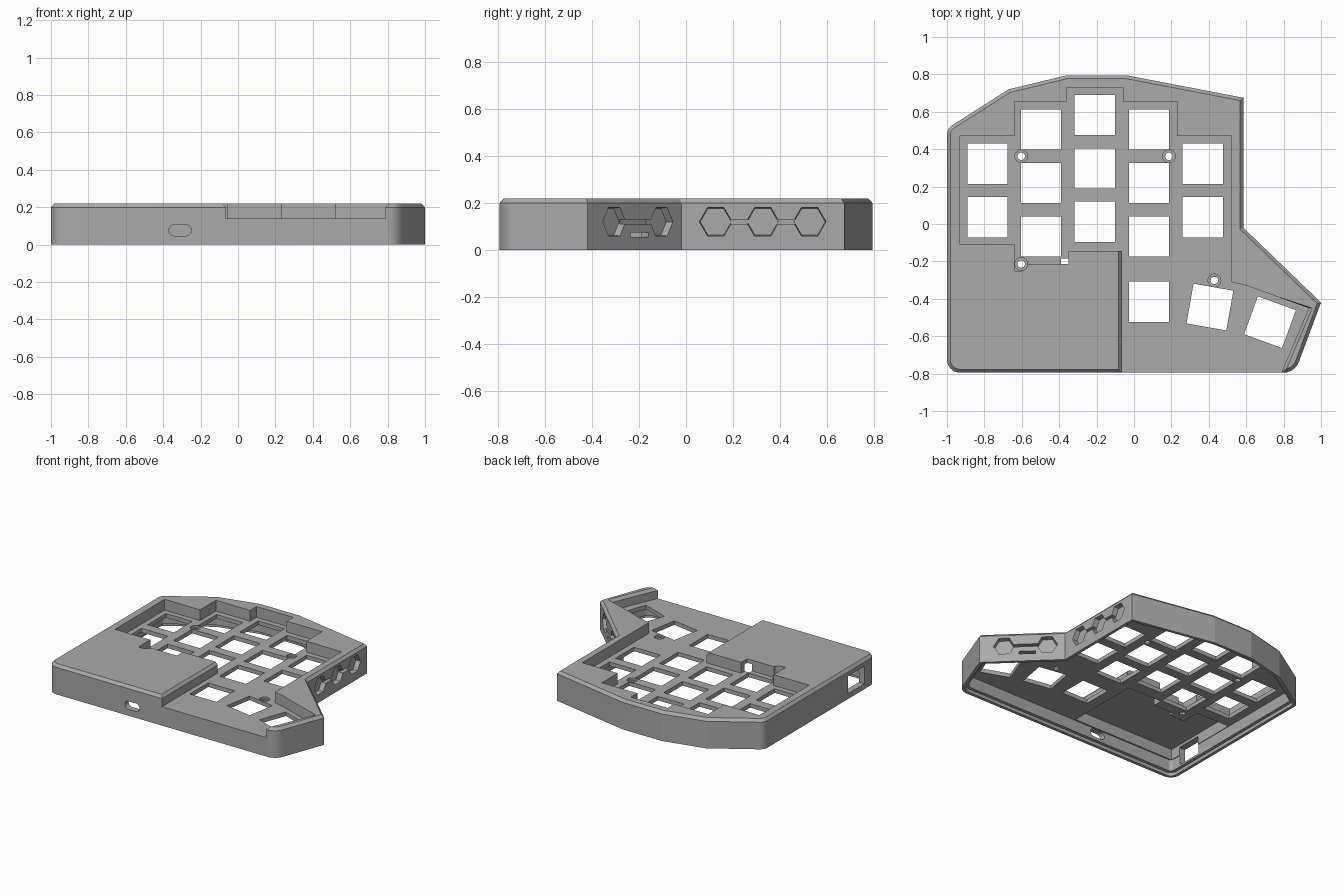
import bpy, bmesh, math
from mathutils import Vector

cube = bpy.data.objects.get("Cube")
if cube:
    bpy.data.objects.remove(cube)

TOP, PLATE, WALL = 0.22, 0.14, 0.045
UNDER = PLATE - 0.03


# ---------- helpers ----------
def loft(bm, rings):
    """Closed solid through rings of matching 3D points."""
    loops = [[bm.verts.new(p) for p in r] for r in rings]
    n = len(loops[0])
    for a, b in zip(loops, loops[1:]):
        for i in range(n):
            j = (i + 1) % n
            bm.faces.new((a[i], a[j], b[j], b[i]))
    bm.faces.new(loops[0][::-1])
    bm.faces.new(loops[-1])


def at_z(poly, z):
    return [(p[0], p[1], z) for p in poly]


def prism(bm, poly, z0, z1):
    loft(bm, [at_z(poly, z0), at_z(poly, z1)])


def solid(name, bm):
    bmesh.ops.recalc_face_normals(bm, faces=bm.faces[:])
    mesh = bpy.data.meshes.new(name)
    bm.to_mesh(mesh)
    bm.free()
    ob = bpy.data.objects.new(name, mesh)
    bpy.context.scene.collection.objects.link(ob)
    return ob


def cut(target, bm):
    """Subtract the solid in bm, with the first solver that adds the new faces."""
    cutter = solid("cutter", bm)
    cutter.hide_render = True
    mod = target.modifiers.new("cut", 'BOOLEAN')
    mod.operation, mod.object = 'DIFFERENCE', cutter
    for solver in ('EXACT', 'MANIFOLD', 'FLOAT'):
        mod.solver = solver
        graph = bpy.context.evaluated_depsgraph_get()
        graph.update()
        result = bpy.data.meshes.new_from_object(target.evaluated_get(graph))
        if len(result.polygons) > len(target.data.polygons):
            target.data = result
            break
    target.modifiers.remove(mod)
    bpy.data.objects.remove(cutter)


def inset(poly, d):
    """Mitred inward offset of a counter-clockwise polygon."""
    out = []
    for i, p in enumerate(poly):
        e0 = (p - poly[i - 1]).normalized()
        e1 = (poly[(i + 1) % len(poly)] - p).normalized()
        n0, n1 = Vector((-e0.y, e0.x)), Vector((-e1.y, e1.x))
        out.append(p + (n0 + n1) * d / (1 + n0.dot(n1)))
    return out


def rounded(corners):
    """Polygon from (x, y, radius) corners, with arcs where radius > 0."""
    out = []
    for i, (x, y, r) in enumerate(corners):
        p = Vector((x, y))
        if not r:
            out.append(p)
            continue
        a = (Vector(corners[i - 1][:2]) - p).normalized()
        b = (Vector(corners[(i + 1) % len(corners)][:2]) - p).normalized()
        half = a.angle(b) / 2
        c = p + (a + b).normalized() * r / math.sin(half)
        t0 = p + a * r / math.tan(half) - c
        turn = math.pi - 2 * half
        steps = math.ceil(turn / math.radians(9))
        for k in range(steps + 1):
            w = turn * k / steps
            out.append(c + Vector((t0.x * math.cos(w) - t0.y * math.sin(w),
                                   t0.x * math.sin(w) + t0.y * math.cos(w))))
    return out


def ngon(x, y, r, n=40):
    return [(x + r * math.cos(math.tau * k / n), y + r * math.sin(math.tau * k / n))
            for k in range(n)]


def rect(x0, y0, x1, y1):
    return [(x0, y0), (x1, y0), (x1, y1), (x0, y1)]


def wall_cut(bm, origin, along, poly, depth, taper=1.0):
    """Pocket of (distance along wall, z) points sunk into a wall."""
    o, u = Vector((*origin, 0)), Vector((*along, 0)).normalized()
    out, up = Vector((u.y, -u.x, 0)), Vector((0, 0, 1))
    ms = sum(p[0] for p in poly) / len(poly)
    mz = sum(p[1] for p in poly) / len(poly)
    loft(bm, [[o + u * (ms + (s - ms) * f) + up * (mz + (z - mz) * f) + out * d
               for s, z in poly] for d, f in ((0.02, 1), (-depth, taper))])


# ---------- outer case ----------
outline = rounded([(-1, -0.795, 0.07), (0.86, -0.795, 0.09), (1, -0.42, 0),
                   (0.585, -0.02, 0), (0.585, 0.675, 0), (-0.04, 0.795, 0),
                   (-0.36, 0.795, 0), (-0.67, 0.72, 0), (-1, 0.51, 0.06)])
bm = bmesh.new()
loft(bm, [at_z(outline, 0), at_z(outline, TOP - 0.02), at_z(inset(outline, 0.018), TOP)])
case = solid("keyboard_case", bm)

# Hollow underside with a stepped lip for the base cover
bm = bmesh.new()
loft(bm, [at_z(inset(outline, d), z) for d, z in
          ((0.022, -0.05), (0.022, 0.025), (WALL, 0.025), (WALL, UNDER))])
cut(case, bm)

# Taller room under the raised electronics cover
bm = bmesh.new()
prism(bm, [(-0.95, -0.74), (-0.11, -0.74), (-0.11, -0.185), (-0.39, -0.185),
           (-0.39, -0.255), (-0.56, -0.255), (-0.56, -0.29), (-0.68, -0.29),
           (-0.68, -0.15), (-0.95, -0.15)], 0.08, TOP - 0.03)
cut(case, bm)

# Sunken key plate, open at the front; its two side walls flare at the top
recess = [(-0.065, -0.9), (0.743, -0.9), (0.79, -0.79), (0.935, -0.45), (0.604, -0.33),
          (0.52, -0.31), (0.52, 0.47), (0.23, 0.47), (0.23, 0.655), (-0.06, 0.655),
          (-0.06, 0.73), (-0.36, 0.73), (-0.36, 0.655), (-0.64, 0.655), (-0.64, 0.47),
          (-0.93, 0.47), (-0.93, -0.11), (-0.64, -0.11), (-0.64, -0.25),
          (-0.6, -0.25), (-0.6, -0.215), (-0.35, -0.215), (-0.35, -0.145),
          (-0.065, -0.145)]


def flare(d):
    return [(x - d if x == -0.065 else x + d if x > 0.7 else x, y) for x, y in recess]


bm = bmesh.new()
loft(bm, [at_z(recess, PLATE), at_z(recess, TOP - 0.02), at_z(flare(0.036), TOP + 0.02)])
cut(case, bm)

# ---------- key openings ----------
PITCH, HALF = 0.286, 0.108
keys = [(0.08, -0.415, 0), (0.406, -0.444, -10), (0.727, -0.525, -20)]
for x, y, rows in ((-0.783, 0.323, 2), (-0.497, 0.505, 3), (-0.21, 0.583, 3),
                   (0.08, 0.505, 3), (0.368, 0.323, 2)):
    keys += [(x, y - PITCH * k, 0) for k in range(rows)]
bm = bmesh.new()
for x, y, deg in keys:
    c, s = math.cos(math.radians(deg)) * HALF, math.sin(math.radians(deg)) * HALF
    prism(bm, [(x + a * c - b * s, y + a * s + b * c)
               for a, b in rect(-1, -1, 1, 1)], 0.05, 0.2)
cut(case, bm)

# Countersunk screw holes
screws = [(-0.603, 0.362), (0.187, 0.362), (-0.603, -0.214), (0.43, -0.302)]
for radius, bottom in ((0.034, PLATE - 0.015), (0.02, 0.05)):
    bm = bmesh.new()
    for x, y in screws:
        prism(bm, ngon(x, y, radius), bottom, 0.3)
    cut(case, bm)

# ---------- wall openings ----------
# Rounded cable slot in the front
slot = [(-0.31 + dx + 0.03 * math.cos(a), 0.077 + 0.03 * math.sin(a))
        for dx, start in ((0.03, -90), (-0.03, 90))
        for a in (math.radians(start + 9 * k) for k in range(21))]
bm = bmesh.new()
wall_cut(bm, (0, -0.795), (1, 0), slot, 0.1)
cut(case, bm)

# Window in the left-hand wall
bm = bmesh.new()
wall_cut(bm, (-1, 0), (0, -1), rect(0.465, 0.04, 0.66, 0.17), 0.1)
cut(case, bm)

# Hexagon vents joined by thin bars on the two right-hand walls
slant = (-0.415, 0.4)
for origin, along, centres in (((0.585, 0), (0, 1), (0.127, 0.327, 0.527)),
                               ((1, -0.42), slant, (0.165, 0.455))):
    bm = bmesh.new()
    for s in centres:
        wall_cut(bm, origin, along, ngon(s, 0.12, 0.072, 6), 0.036, 0.92)
    cut(case, bm)
    bm = bmesh.new()
    for a, b in zip(centres, centres[1:]):
        wall_cut(bm, origin, along, rect(a + 0.055, 0.11, b - 0.055, 0.13), 0.03)
    cut(case, bm)
bm = bmesh.new()
wall_cut(bm, (1, -0.42), slant, rect(0.265, 0.055, 0.375, 0.075), 0.08)
cut(case, bm)

# ---------- material and shading ----------
grey = bpy.data.materials.new("matte_grey")
grey.use_nodes = True
colour = (0.4, 0.4, 0.4, 1)
grey.diffuse_color = colour
grey.node_tree.nodes["Principled BSDF"].inputs["Base Color"].default_value = colour
case.data.materials.clear()
case.data.materials.append(grey)

bpy.ops.object.select_all(action='DESELECT')
case.select_set(True)
bpy.context.view_layer.objects.active = case
bpy.ops.object.shade_smooth_by_angle(angle=math.radians(10.5))
